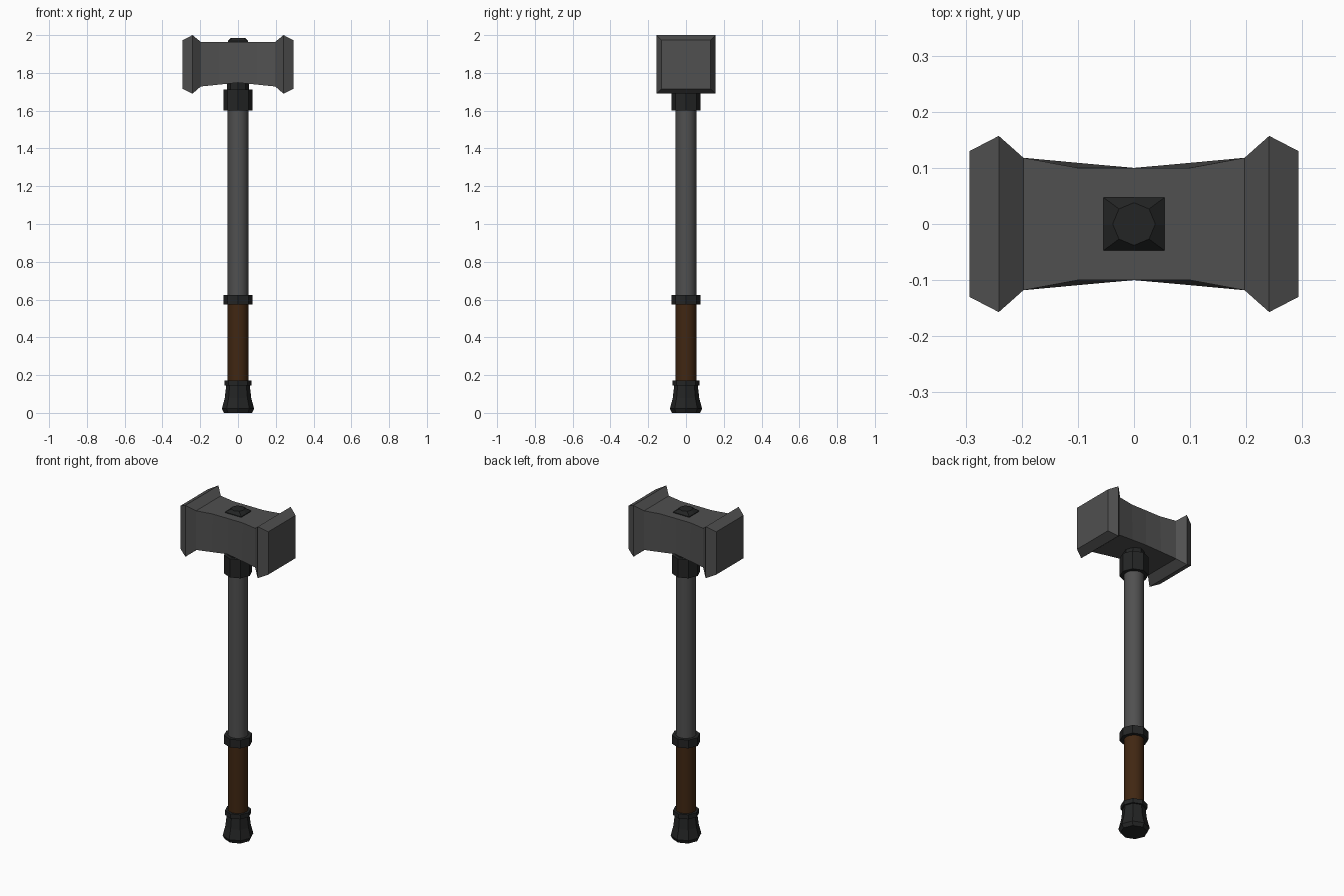
import bpy, bmesh, math

if "Cube" in bpy.data.objects:
    bpy.data.objects.remove(bpy.data.objects["Cube"])


def material(name, rgb):
    m = bpy.data.materials.new(name)
    m.diffuse_color = (*rgb, 1)
    m.use_nodes = True
    m.node_tree.nodes["Principled BSDF"].inputs["Base Color"].default_value = m.diffuse_color
    return m


STEEL = material("grey steel", (0.080, 0.080, 0.080))
IRON = material("dark iron", (0.017, 0.018, 0.018))
LEATHER = material("brown leather", (0.052, 0.020, 0.006))


def loft(name, rings, mat, smooth=False):
    """Join equal-length rings of points with quads and cap both ends."""
    bm = bmesh.new()
    loops = [[bm.verts.new(p) for p in ring] for ring in rings]
    n = len(loops[0])
    for a, b in zip(loops, loops[1:]):
        for i in range(n):
            j = (i + 1) % n
            bm.faces.new((a[i], a[j], b[j], b[i]))
    bm.faces.new(loops[0][::-1])
    bm.faces.new(loops[-1])
    bmesh.ops.recalc_face_normals(bm, faces=bm.faces)
    mesh = bpy.data.meshes.new(name)
    bm.to_mesh(mesh)
    bm.free()
    mesh.materials.append(mat)
    ob = bpy.data.objects.new(name, mesh)
    bpy.context.collection.objects.link(ob)
    if smooth:
        bpy.ops.object.select_all(action='DESELECT')
        ob.select_set(True)
        bpy.context.view_layer.objects.active = ob
        bpy.ops.object.shade_smooth_by_angle(angle=math.radians(40))
    return ob


def circle(r, z, n):
    return [(r * math.cos(2 * math.pi * i / n), r * math.sin(2 * math.pi * i / n), z)
            for i in range(n)]


def turned(name, profile, mat, n=8, smooth=False):
    return loft(name, [circle(r, z, n) for r, z in profile], mat, smooth)


# Handle, from the ground up
turned("pommel", [(0.074, 0), (0.085, 0.022), (0.070, 0.08), (0.062, 0.15)], IRON)
turned("pommel_ring", [(0.072, 0.145), (0.072, 0.172)], IRON)
turned("grip", [(0.055, 0.15), (0.055, 0.60)], LEATHER, 16, True)
turned("middle_ring", [(0.078, 0.575), (0.078, 0.625)], IRON)
turned("shaft", [(0.055, 0.60), (0.055, 1.65)], STEEL, 16, True)
turned("head_collar", [(0.078, 1.60), (0.078, 1.712)], IRON)
turned("collar_neck", [(0.058, 1.70), (0.058, 1.78)], IRON)

# Hammer head: (x, top half width, bottom half width, bottom z, top z), mirrored in x
half = [(0.293, 0.130, 0.130, 1.715, 1.973),
        (0.241, 0.157, 0.157, 1.690, 2.000),
        (0.197, 0.118, 0.118, 1.728, 1.964),
        (0.100, 0.100, 0.109, 1.738, 1.964)]
stations = [(-s[0], *s[1:]) for s in half]
stations += [(0, 0.100, 0.100, 1.748, 1.964)] + half[::-1]
loft("hammer_head",
     [[(x, -b, z0), (x, b, z0), (x, t, z1), (x, -t, z1)] for x, t, b, z0, z1 in stations],
     STEEL)

# Peg end on top: square foot narrowing to an octagon
foot = []
for x, y, _ in circle(1, 0, 8):
    k = max(abs(x), abs(y))
    foot.append((0.054 * x / k, 0.047 * y / k, 1.955))
shoulder = [(x, y, 1.968) for x, y, _ in foot]
loft("top_peg", [foot, shoulder, circle(0.038, 1.986, 8)], IRON)
